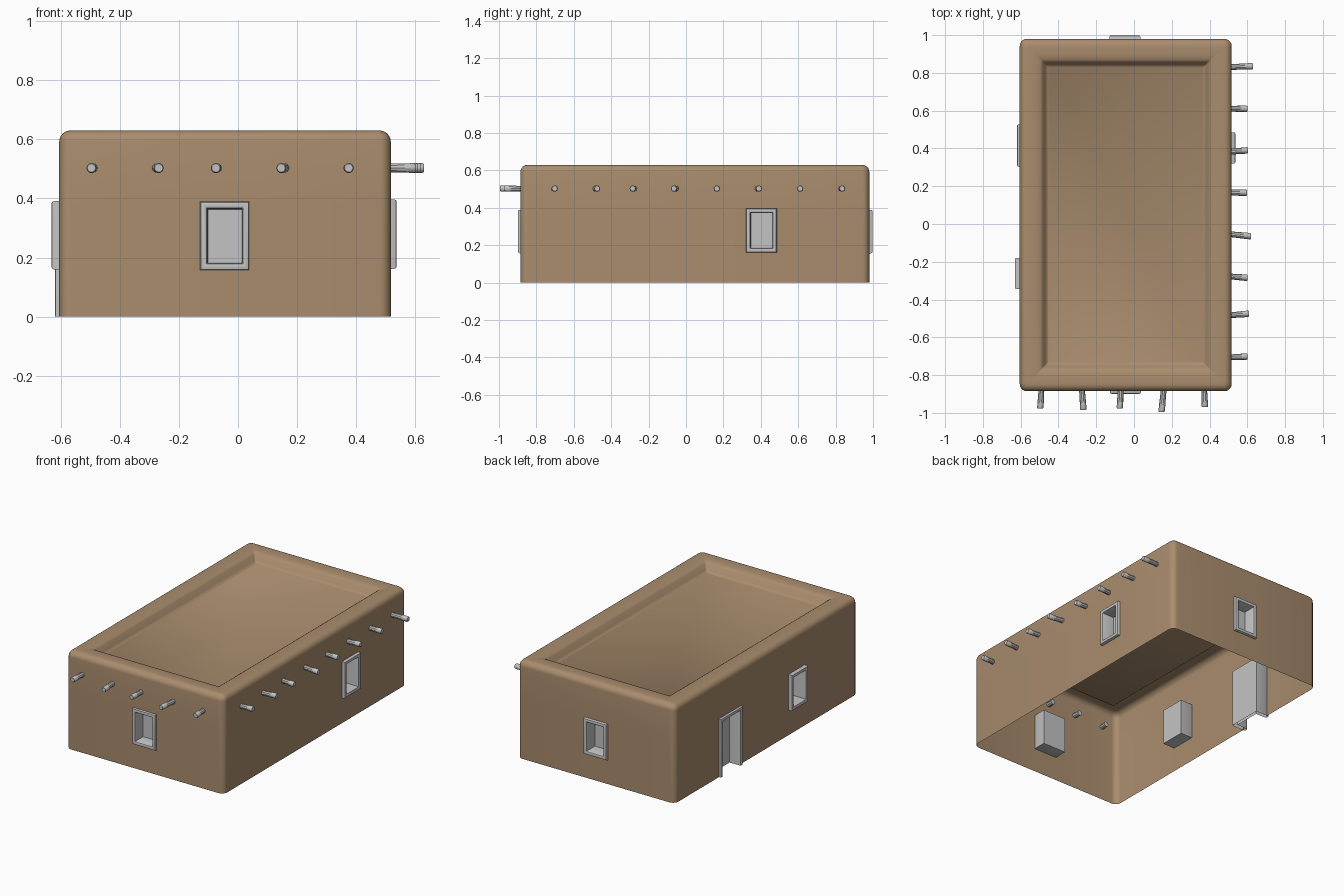
import bpy, bmesh, math
from mathutils import Vector

if "Cube" in bpy.data.objects:
    bpy.data.objects.remove(bpy.data.objects["Cube"])

def mat(name, c):
    m = bpy.data.materials.new(name)
    m.diffuse_color = (*c, 1)
    m.use_nodes = True
    m.node_tree.nodes["Principled BSDF"].inputs["Base Color"].default_value = m.diffuse_color
    return m

ADOBE = mat("adobe_brown", (0.40, 0.265, 0.155))
GREY = mat("plain_grey", (0.55, 0.55, 0.55))
X0, X1, Y0, Y1, H = -0.605, 0.517, -0.885, 0.98, 0.63

def finish(bm, name, m, angle=35):
    bmesh.ops.recalc_face_normals(bm, faces=bm.faces)
    me = bpy.data.meshes.new(name)
    bm.to_mesh(me)
    bm.free()
    ob = bpy.data.objects.new(name, me)
    bpy.context.collection.objects.link(ob)
    me.materials.append(m)
    bpy.ops.object.select_all(action='DESELECT')
    ob.select_set(True)
    bpy.context.view_layer.objects.active = ob
    bpy.ops.object.shade_smooth_by_angle(angle=math.radians(angle))
    return ob

def loft(bm, rings, skip=()):
    n = len(rings[0])
    for a, b in zip(rings, rings[1:]):
        for i in range(n):
            if i not in skip:
                j = (i + 1) % n
                bm.faces.new((a[i], a[j], b[j], b[i]))

# wall openings: name, wall axis (0 = x, 1 = y), wall side, centre, width, z0, z1, protrusion
openings = [
    ("front_window", 1, -1, -0.045, 0.166, 0.157, 0.389, 0.014),
    ("back_window", 1, 1, -0.048, 0.166, 0.157, 0.389, 0.018),
    ("right_window", 0, 1, 0.403, 0.165, 0.162, 0.397, 0.020),
    ("left_window", 0, -1, -0.262, 0.166, 0.160, 0.391, 0.026),
    ("left_door", 0, -1, 0.415, 0.225, 0.0, 0.375, 0.014),
]

def wall_pos(axis, side):
    return ((X0, X1), (Y0, Y1))[axis][side > 0]

# ---- building shell: rounded walls, rolled parapet, sunken roof ----
def rounded_rect(bm, inset, z, r):
    out = []
    xa, xb, ya, yb = X0 + inset, X1 - inset, Y0 + inset, Y1 - inset
    corners = [(xb - r, yb - r), (xa + r, yb - r), (xa + r, ya + r), (xb - r, ya + r)]
    for k, (cx, cy) in enumerate(corners):
        for s in range(6):
            a = math.pi / 2 * (k + s / 5)
            out.append(bm.verts.new((cx + r * math.cos(a), cy + r * math.sin(a), z)))
    return out

bm = bmesh.new()
R = 0.038
profile = [(0, 0), (0, H - R)]
profile += [(R - R * math.cos(t), H - R + R * math.sin(t))
            for t in (math.pi / 2 * k / 6 for k in range(1, 7))]
profile += [(0.085, 0.629), (0.11, 0.624), (0.122, 0.616), (0.135, 0.585), (0.15, 0.572)]
rings = [rounded_rect(bm, d, z, max(R - d * 0.6, 0.004)) for d, z in profile]
loft(bm, rings)
bm.faces.new(rings[-1])

# cut the openings into the walls
for name, axis, side, c, w, z0, z1, out in openings:
    pos = wall_pos(axis, side)
    lo, hi = c - w / 2 + 0.006, c + w / 2 - 0.006
    za, zb = (z0 + 0.006 if z0 else -1), z1 - 0.006
    ua = Vector((0, 1, 0)) if axis == 0 else Vector((1, 0, 0))

    def wall_faces():
        bm.normal_update()
        return [f for f in bm.faces if all(abs(v.co[axis] - pos) < 1e-4 for v in f.verts)]
    for co, no in ((ua * lo, ua), (ua * hi, ua), (Vector((0, 0, za)), Vector((0, 0, 1))),
                   (Vector((0, 0, zb)), Vector((0, 0, 1)))):
        fs = wall_faces()
        geom = fs + list({e for f in fs for e in f.edges}) + list({v for f in fs for v in f.verts})
        bmesh.ops.bisect_plane(bm, geom=geom, plane_co=co, plane_no=no)
    dead = [f for f in wall_faces()
            if lo < f.calc_center_median().dot(ua) < hi and za < f.calc_center_median().z < zb]
    bmesh.ops.delete(bm, geom=dead, context='FACES')
finish(bm, "adobe_walls_and_roof", ADOBE, 50)

# ---- window and door frames with a recessed panel ----
for name, axis, side, c, w, z0, z1, out in openings:
    bm = bmesh.new()
    door = z0 == 0
    pos = wall_pos(axis, side)
    rings = []
    for ins, d in [(0, -0.085), (0, out - 0.008), (0.003, out - 0.002), (0.009, out), (0.015, out),
                   (0.021, out - 0.003), (0.024, out - 0.010), (0.026, -0.065)]:
        lo, hi = c - w / 2 + ins, c + w / 2 - ins
        zb = 0 if door else z0 + ins
        ring = []
        for u, z in ((lo, zb), (hi, zb), (hi, z1 - ins), (lo, z1 - ins)):
            p = pos + side * d
            ring.append(bm.verts.new((p, u, z) if axis == 0 else (u, p, z)))
        rings.append(ring)
    loft(bm, rings, skip=(0,) if door else ())
    bm.faces.new(rings[0])
    bm.faces.new(rings[-1])
    finish(bm, name, GREY)

# ---- roof beam ends: slightly bent round poles ----
def beam(name, axis, side, start, end, tip, r=0.0165, z=0.503):
    bm = bmesh.new()
    pos = wall_pos(axis, side) - side * 0.045
    rings = []
    for k, t in enumerate((0, 0.4, 0.7, 0.96, 1)):
        p = pos + (tip - pos) * t
        u = start + (end - start) * t ** 0.8
        rr = r * (1, 0.93, 1.0, 1.04, 0.85)[k]
        ring = []
        for i in range(10):
            a = math.tau * i / 10
            q, h = u + rr * math.cos(a), z + rr * math.sin(a)
            ring.append(bm.verts.new((p, q, h) if axis == 0 else (q, p, h)))
        rings.append(ring)
    loft(bm, rings)
    bm.faces.new(rings[0])
    bm.faces.new(rings[-1])
    finish(bm, name, GREY)

front = [(-0.487, -0.496, -0.977), (-0.279, -0.268, -0.985), (-0.068, -0.075, -0.977),
         (0.163, 0.146, -0.995), (0.370, 0.375, -0.970)]
right = [(-0.708, -0.702, 0.60), (-0.488, -0.475, 0.61), (-0.273, -0.285, 0.602),
         (-0.048, -0.065, 0.62), (0.168, 0.165, 0.598), (0.378, 0.390, 0.603),
         (0.610, 0.610, 0.60), (0.829, 0.835, 0.63)]
for i, (a, b, tip) in enumerate(front):
    beam(f"front_roof_beam_{i + 1}", 1, -1, a, b, tip)
for i, (a, b, tip) in enumerate(right):
    beam(f"right_roof_beam_{i + 1}", 0, 1, a, b, tip)
